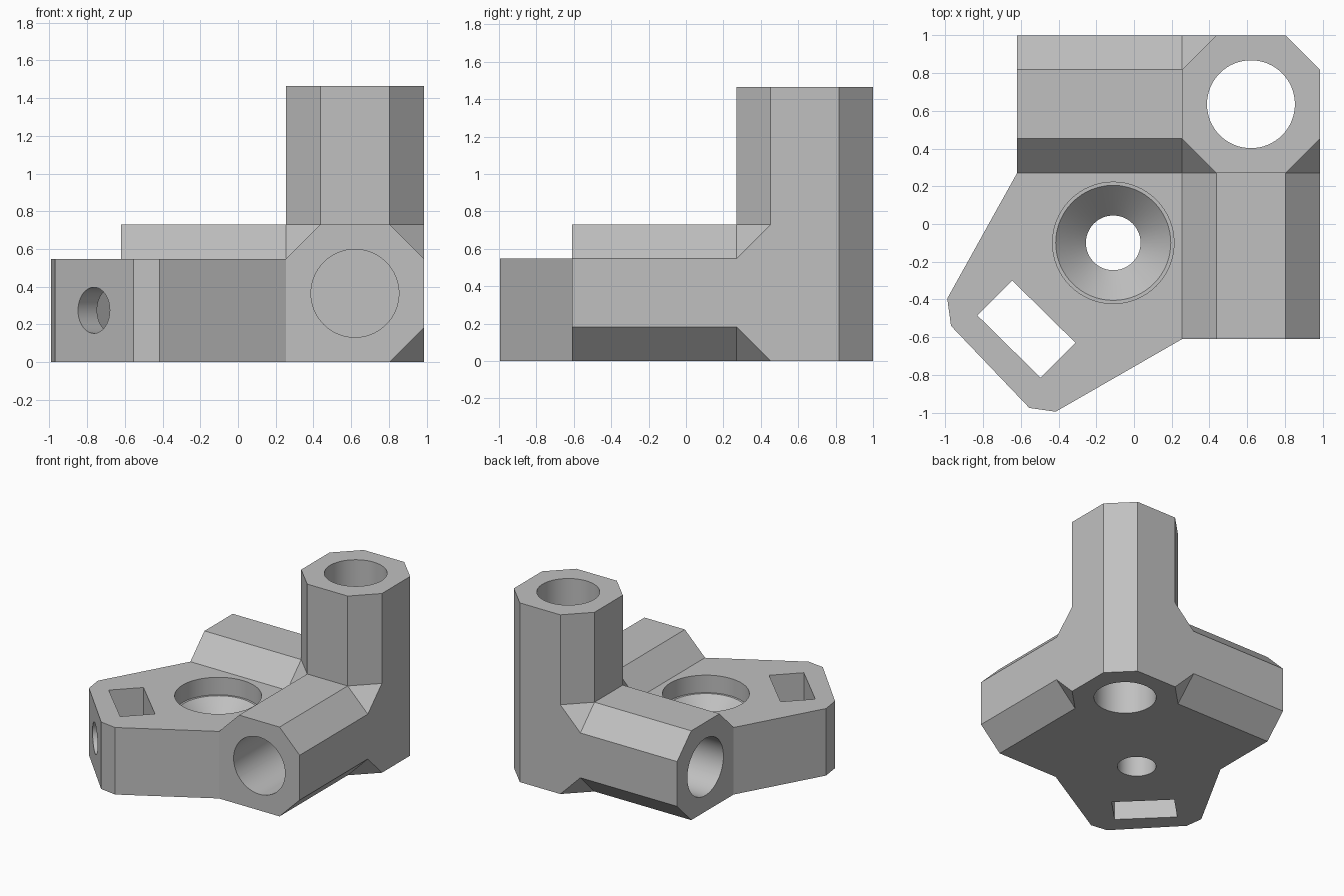
import bpy, bmesh, math
from mathutils import Vector

cube = bpy.data.objects.get("Cube")
if cube:
    bpy.data.objects.remove(cube, do_unlink=True)

grey = bpy.data.materials.new("light grey plastic")
grey.use_nodes = True
COLOUR = (0.53, 0.53, 0.53, 1)
grey.diffuse_color = COLOUR
grey.node_tree.nodes["Principled BSDF"].inputs["Base Color"].default_value = COLOUR

HUB = Vector((0.62, 0.635, 0.365))   # centre of the corner block
HALF, FLAT = 0.365, 0.183            # octagon half width and half flat
ARM_END = (-0.62, -0.61, 1.465)      # free end of each arm along its axis
BORE = 0.233


def finish(bm, name):
    bmesh.ops.recalc_face_normals(bm, faces=bm.faces)
    mesh = bpy.data.meshes.new(name)
    bm.to_mesh(mesh)
    bm.free()
    mesh.materials.append(grey)
    ob = bpy.data.objects.new(name, mesh)
    bpy.context.scene.collection.objects.link(ob)
    return ob


def hull(name, points):
    bm = bmesh.new()
    verts = [bm.verts.new(p) for p in points]
    bmesh.ops.convex_hull(bm, input=verts)
    bmesh.ops.dissolve_limit(bm, angle_limit=0.01, verts=bm.verts, edges=bm.edges)
    return finish(bm, name)


def prism(name, outline, z0, z1):
    bm = bmesh.new()
    face = bm.faces.new([bm.verts.new((x, y, z0)) for x, y in outline])
    top = bmesh.ops.extrude_face_region(bm, geom=[face])["geom"]
    moved = [v for v in top if isinstance(v, bmesh.types.BMVert)]
    bmesh.ops.translate(bm, verts=moved, vec=(0, 0, z1 - z0))
    return finish(bm, name)


def rod(name, start, end, r0, r1=None):
    start, end = Vector(start), Vector(end)
    axis = end - start
    bm = bmesh.new()
    bmesh.ops.create_cone(bm, cap_ends=True, segments=64, radius1=r0,
                          radius2=r0 if r1 is None else r1, depth=axis.length)
    matrix = axis.to_track_quat("Z", "Y").to_matrix().to_4x4()
    matrix.translation = (start + end) / 2
    bmesh.ops.transform(bm, matrix=matrix, verts=bm.verts)
    return finish(bm, name)


def combine(body, tool, operation):
    mod = body.modifiers.new("combine", "BOOLEAN")
    mod.operation, mod.object, mod.solver = operation, tool, "EXACT"
    bpy.context.view_layer.update()
    graph = bpy.context.evaluated_depsgraph_get()
    mesh = bpy.data.meshes.new_from_object(body.evaluated_get(graph))
    body.modifiers.clear()
    body.data = mesh
    bpy.data.objects.remove(tool, do_unlink=True)


def on_axis(axis, value, other=HUB):
    p = Vector(other)
    p[axis] = value
    return p


# corner block: cube with cut corners, outer vertical edge chamfered all the way
points = []
for sx in (-1, 1):
    for sy in (-1, 1):
        for sz in (-1, 1):
            corner = (sx, sy, sz)
            for axis in range(3):
                if sx == sy == 1 and axis == 2:
                    continue
                points.append(HUB + Vector(
                    [s * (FLAT if i == axis else HALF) for i, s in enumerate(corner)]))
body = hull("corner_bracket", points)

# three octagonal arms
for axis, end in enumerate(ARM_END):
    a, b = [i for i in range(3) if i != axis]
    points = []
    for along in (HUB[axis], end):
        for u, v in ((HALF, FLAT), (FLAT, HALF)):
            for su in (-1, 1):
                for sv in (-1, 1):
                    p = on_axis(axis, along)
                    p[a] += su * u
                    p[b] += sv * v
                    points.append(p)
    combine(body, hull("arm", points), "UNION")

# base plate filling the angle between the two level arms
inner_x, inner_y = HUB.x - HALF, HUB.y - HALF
fill_x, fill_y = HUB.x - FLAT, HUB.y - FLAT
outline = [(fill_x, fill_y), (ARM_END[0], fill_y), (ARM_END[0], inner_y),
           (-0.99, -0.395), (-0.97, -0.54), (-0.555, -0.975), (-0.415, -0.995),
           (inner_x, ARM_END[1]), (fill_x, ARM_END[1])]
combine(body, prism("base_plate", outline, 0, HUB.z + FLAT), "UNION")

# arm bores: level ones are blind, the upright one goes through
cutters = [
    rod("bore", on_axis(0, -0.8), on_axis(0, inner_x), BORE),
    rod("bore", on_axis(1, -0.8), on_axis(1, inner_y), BORE),
    rod("bore", on_axis(2, -0.1), on_axis(2, 1.6), BORE),
]

# countersunk screw hole in the plate
SCREW = (-0.11, -0.1, 0)
for z0, z1, r0, r1 in ((0.405, 0.7, 0.322, 0.322), (0.245, 0.41, 0.145, 0.31),
                       (-0.1, 0.3, 0.145, 0.145)):
    cutters.append(rod("screw_hole", on_axis(2, z0, SCREW), on_axis(2, z1, SCREW), r0, r1))

# nut slot and the cross hole that leads into it
slot = [(-0.645, -0.3), (-0.83, -0.485), (-0.495, -0.815), (-0.31, -0.63)]
cutters.append(prism("nut_slot", slot, -0.1, 0.7))
cutters.append(rod("cross_hole", (-0.865, -0.857, 0.275), (-0.57, -0.562, 0.275), 0.122))

for cutter in cutters:
    combine(body, cutter, "DIFFERENCE")

# merge coplanar faces and keep the edges crisp
bm = bmesh.new()
bm.from_mesh(body.data)
bmesh.ops.remove_doubles(bm, verts=bm.verts, dist=0.0005)
bmesh.ops.dissolve_limit(bm, angle_limit=math.radians(1), verts=bm.verts, edges=bm.edges)
bm.to_mesh(body.data)
bm.free()
bpy.ops.object.select_all(action="DESELECT")
body.select_set(True)
bpy.context.view_layer.objects.active = body
bpy.ops.object.shade_smooth_by_angle(angle=math.radians(25))
